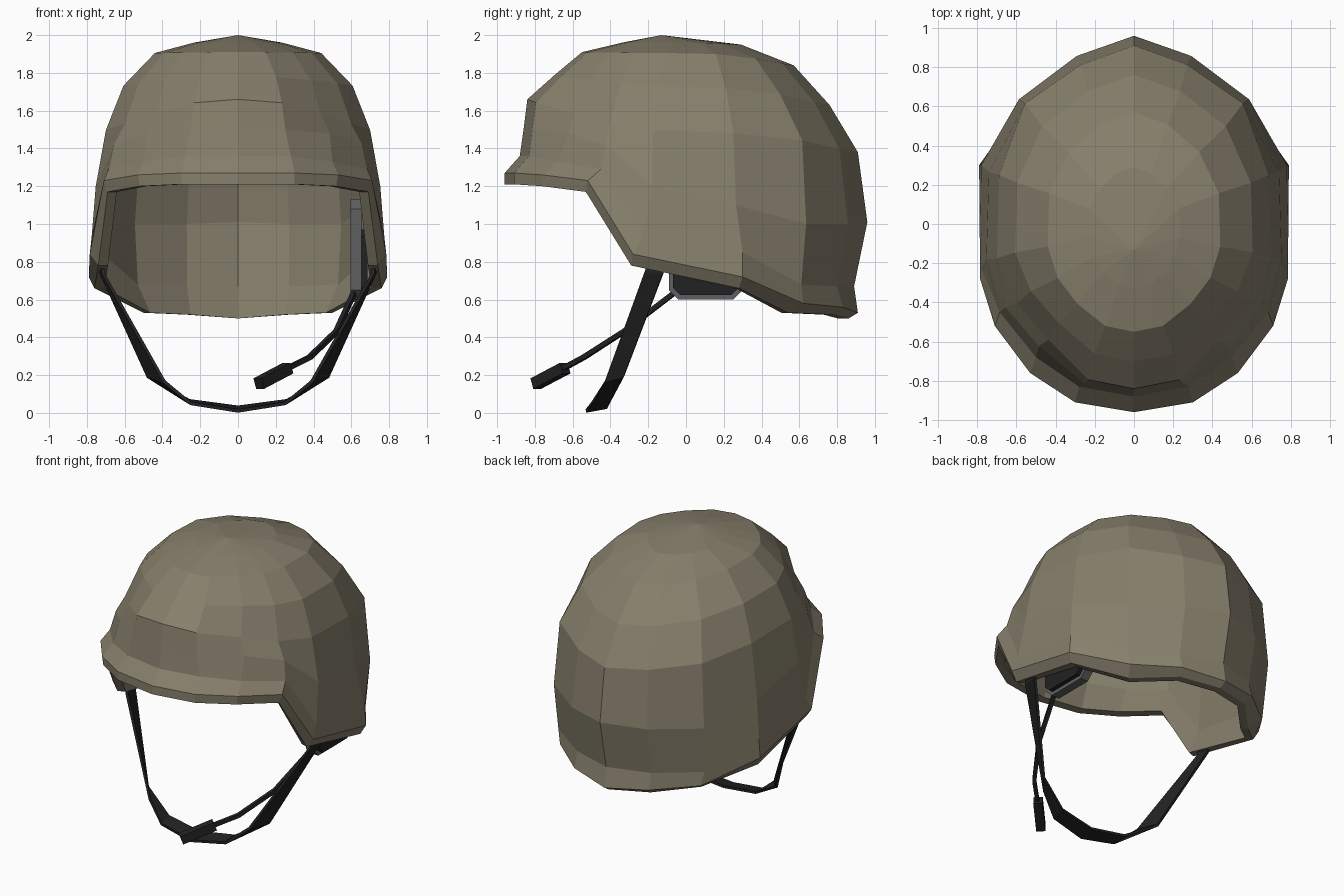
import bpy, math
from mathutils import Vector

if "Cube" in bpy.data.objects:
    bpy.data.objects.remove(bpy.data.objects["Cube"])


def material(name, rgb):
    m = bpy.data.materials.new(name)
    m.diffuse_color = (*rgb, 1)
    m.use_nodes = True
    m.node_tree.nodes["Principled BSDF"].inputs["Base Color"].default_value = m.diffuse_color
    return m


OLIVE = material("olive shell", (0.24, 0.212, 0.149))
BLACK = material("black webbing", (0.016, 0.016, 0.017))
GREY = material("grey plastic", (0.115, 0.115, 0.12))


def make(name, verts, faces, mat):
    me = bpy.data.meshes.new(name)
    me.from_pydata([tuple(v) for v in verts], [], faces)
    me.materials.append(mat)
    ob = bpy.data.objects.new(name, me)
    bpy.context.collection.objects.link(ob)
    return ob


def mirror(ob):
    m = ob.modifiers.new("mirror", 'MIRROR')
    m.use_clip = True
    m.merge_threshold = 0.002


def tube(name, pts, radius, sides, mat):
    """Sweep a polygon section along a path, with end caps."""
    pts = [Vector(p) for p in pts]
    n, verts, faces = len(pts), [], []
    for i, p in enumerate(pts):
        d = (pts[min(i + 1, n - 1)] - pts[max(i - 1, 0)]).normalized()
        u = d.cross(Vector((0, 0, 1))).normalized()
        w = u.cross(d)
        for k in range(sides):
            a = math.tau * (k + 0.5) / sides
            verts.append(p + radius * (math.cos(a) * u + math.sin(a) * w))
    for i in range(n - 1):
        for k in range(sides):
            a, b = i * sides + k, i * sides + (k + 1) % sides
            faces.append((a, a + sides, b + sides, b))
    faces.append(tuple(range(sides)))
    faces.append(tuple(reversed(range((n - 1) * sides, n * sides))))
    return make(name, verts, faces, mat)


def plate(name, x0, x1, y0, y1, z0, z1, c, mat):
    """Box seen from the side as a rectangle with cut corners."""
    prof = [(y0 + c, z0), (y1 - c, z0), (y1, z0 + c), (y1, z1 - c),
            (y1 - c, z1), (y0 + c, z1), (y0, z1 - c), (y0, z0 + c)]
    verts = [(x, y, z) for x in (x0, x1) for y, z in prof]
    faces = [tuple(reversed(range(8))), tuple(range(8, 16))]
    faces += [(i, (i + 1) % 8, 8 + (i + 1) % 8, 8 + i) for i in range(8)]
    return make(name, verts, faces, mat)


# Shell: half outline rows from front centre to back centre, rim first
rim_low = [(0, -.96, 1.21), (.30, -.91, 1.21), (.52, -.76, 1.2), (.69, -.53, 1.17), (.74, -.29, .78),
           (.76, .28, .66), (.50, .54, .53), (.27, .78, .52), (0, .86, .50)]
rim_high = [(0, -.96, 1.27), (.30, -.91, 1.27), (.53, -.76, 1.26), (.71, -.52, 1.23), (.785, -.28, .84),
            (.79, .30, .72), (.55, .62, .58), (.29, .83, .56), (0, .91, .53)]
foot = [(0, -.88, 1.36), (.28, -.83, 1.36), (.50, -.68, 1.33), (.685, -.45, 1.29), (.775, -.23, .93),
        (.78, .30, .85), (.57, .61, .68), (.29, .80, .67), (0, .89, .67)]
angles = [math.radians(a) for a in (0, 19, 41, 60, 78, 106, 131, 157, 180)]


def ring(rx, front, back, zs, brow, temple, rear):
    """Half ellipse; brow, temple and rear scale its diagonal corners."""
    out = []
    full = [1, 1, brow, temple, 1, 1, rear, .97, 1]
    for i, t in enumerate(angles):
        c, f = math.cos(t), full[i]
        if len(zs) == 3:
            z = zs[1] + (zs[0 if c > 0 else 2] - zs[1]) * c * c
        else:
            z = zs[i]
        x = 0 if i in (0, 8) else f * rx * math.sin(t)
        out.append((x, -f * c * (front if c > 0 else back), z))
    return out


# Dome: elliptical rings with front, side and back heights
dome = [
    ring(.77, .86, .96, (1.5, 1.5, 1.48, 1.42, 1.2, 1.1, 1.0, 1.0, 1.01), .96, .985, 1.01),
    ring(.715, .84, .91, (1.66, 1.49, 1.38), .93, .965, 1.03),
    ring(.62, .70, .76, (1.785, 1.73, 1.63), .95, .98, 1.0),
    ring(.45, .55, .57, (1.91, 1.905, 1.84), .98, 1.0, .98),
    ring(.24, .33, .29, (1.962, 1.96, 1.95), 1, 1, .95),
]


def inner(p):
    """Matching point on the inside of the shell."""
    x, y, z = p
    return (x * .93, y * .935, z if z < 1.3 else 1.3 + (z - 1.3) * .93)


# One continuous loft: inside crown, down to the rim, up to the outside crown
rows = [[inner(p) for p in r] for r in reversed([rim_low, foot] + dome)]
rows += [rim_low, rim_high, foot] + dome
apex = (0, -.13, 2.0)
verts = [p for r in rows for p in r] + [inner(apex), apex]
N, R = len(angles), len(rows)
faces = [(r * N + j, r * N + j + 1, (r + 1) * N + j + 1, (r + 1) * N + j)
         for r in range(R - 1) for j in range(N - 1)]
faces += [(j + 1, j, R * N) for j in range(N - 1)]
faces += [((R - 1) * N + j, (R - 1) * N + j + 1, R * N + 1) for j in range(N - 1)]
mirror(make("helmet_shell", verts, faces, OLIVE))

# Chin strap: ribbon given by its back and front edges
edges = [((.73, -.10, .79), (.72, -.20, .80)), ((.725, -.12, .74), (.715, -.22, .74)),
         ((.475, -.33, .19), (.39, -.43, .165)), ((.26, -.40, .065), (.25, -.50, .05)),
         ((0, -.42, .03), (0, -.53, .01))]
sv = [p for e in edges for p in e]
strap = make("chin_strap", sv, [(2 * i, 2 * i + 1, 2 * i + 3, 2 * i + 2) for i in range(4)], BLACK)
mirror(strap)
s = strap.modifiers.new("thickness", 'SOLIDIFY')
s.thickness, s.offset = 0.018, 0

# Headset ear cup on the wearer's +x side
plate("ear_cup", .595, .655, -.09, .30, .60, 1.13, .05, GREY)
plate("ear_cup_pad", .65, .685, -.07, .28, .625, .97, .04, BLACK)

# Microphone on a bent boom
tube("mic_boom", [(.625, -.03, .66), (.52, -.33, .43), (.38, -.54, .295), (.25, -.66, .23)],
     .018, 4, BLACK)
tube("microphone", [(.265, -.64, .237), (.11, -.795, .155)], .042, 4, BLACK)
